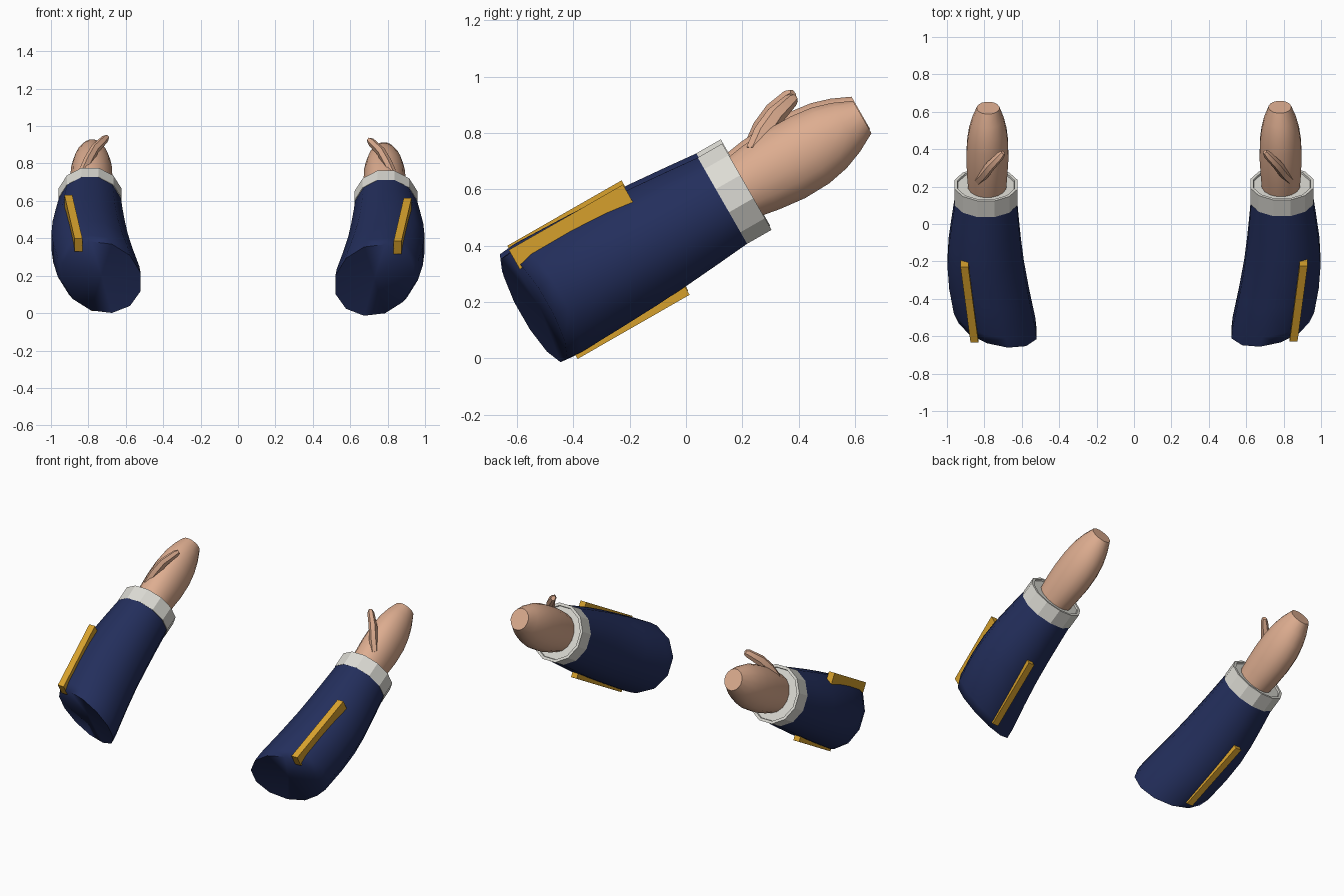
import bpy, bmesh, math
from mathutils import Vector

if "Cube" in bpy.data.objects:
    bpy.data.objects.remove(bpy.data.objects["Cube"])

# Arm frame: both forearms rise towards the back at about 30 degrees
AXIS = Vector((0, 0.868, 0.497))
UP = Vector((0, -0.497, 0.868))
SIDE = Vector((1, 0, 0))
MID_U = 0.421


def material(name, rgb):
    m = bpy.data.materials.new(name)
    m.diffuse_color = (*rgb, 1)
    m.use_nodes = True
    m.node_tree.nodes["Principled BSDF"].inputs["Base Color"].default_value = m.diffuse_color
    return m


NAVY = material("navy cloth", (0.017, 0.028, 0.108))
GOLD = material("gold trim", (0.69, 0.36, 0.026))
WHITE = material("cuff white", (0.72, 0.71, 0.66))
SKIN = material("skin", (0.73, 0.42, 0.28))


def place(x, s, u):
    return SIDE * x + AXIS * s + UP * u


def finish(bm, name, mat, angle=None):
    bmesh.ops.recalc_face_normals(bm, faces=bm.faces)
    me = bpy.data.meshes.new(name)
    bm.to_mesh(me)
    bm.free()
    me.materials.append(mat)
    ob = bpy.data.objects.new(name, me)
    bpy.context.collection.objects.link(ob)
    if angle:
        bpy.ops.object.select_all(action='DESELECT')
        ob.select_set(True)
        bpy.context.view_layer.objects.active = ob
        bpy.ops.object.shade_smooth_by_angle(angle=math.radians(angle))
    return ob


def loft(name, rings, mat, angle=None, dip=0.0):
    """Skin closed rings of points, capping both ends; dip sinks the first cap."""
    bm = bmesh.new()
    loops = [[bm.verts.new(p) for p in ring] for ring in rings]
    n = len(loops[0])
    for a, b in zip(loops, loops[1:]):
        for i in range(n):
            j = (i + 1) % n
            bm.faces.new((a[i], a[j], b[j], b[i]))
    bm.faces.new(loops[-1])
    if dip:
        c = sum((v.co for v in loops[0]), Vector()) / n + AXIS * dip
        hub = bm.verts.new(c)
        for i in range(n):
            bm.faces.new((loops[0][i], loops[0][(i + 1) % n], hub))
    else:
        bm.faces.new(loops[0])
    return finish(bm, name, mat, angle)


def oval(x, s, rx, ru, tilt=0.0, n=12, u=MID_U):
    pts = []
    for i in range(n):
        a = 2 * math.pi * (i + 0.5) / n
        dx = rx * math.cos(a) * 1.02
        pts.append(place(x + dx, s + tilt * dx, u + ru * math.sin(a) * 1.02))
    return pts


def bar(name, x0, x1, s0, s1, u0, u1, w):
    """Straight trim strip whose x drifts along the sleeve."""
    ends = [[place(x + dx, s, u) for dx, u in
             ((-w, u0), (w, u0), (w, u1), (-w, u1))] for x, s in ((x0, s0), (x1, s1))]
    return loft(name, ends, GOLD)


# Sleeve: tapered tube curving inward at the elbow end
sleeve = loft("sleeve", [oval(*r) for r in (
    (0.730, -0.38, 0.212, 0.215, 0.24),
    (0.745, -0.32, 0.221, 0.221, 0.21),
    (0.775, -0.15, 0.216, 0.216, 0.13),
    (0.793, 0.00, 0.207, 0.210, 0.05),
    (0.798, 0.13, 0.196, 0.202, 0.0),
    (0.796, 0.27, 0.181, 0.190, -0.02),
    (0.791, 0.42, 0.165, 0.176, 0.0))], NAVY, 80, dip=0.02)

# Cuff: faceted band with a slightly sunken end
cuff = loft("cuff", [oval(0.791, s, r, r + 0.007) for s, r in (
    (0.39, 0.150), (0.39, 0.172), (0.49, 0.172), (0.49, 0.155), (0.48, 0.153))], WHITE)

# Hand: rounded mitten with a flat tip
hand = loft("hand", [oval(x, s, rx, ru, n=16, u=u) for x, s, rx, ru, u in (
    (0.785, 0.46, 0.100, 0.115, 0.425),
    (0.785, 0.55, 0.107, 0.130, 0.424),
    (0.784, 0.65, 0.112, 0.139, 0.422),
    (0.783, 0.75, 0.110, 0.137, 0.423),
    (0.782, 0.83, 0.100, 0.124, 0.426),
    (0.781, 0.90, 0.084, 0.100, 0.429),
    (0.780, 0.968, 0.060, 0.066, 0.432))], SKIN, 42)

# Thumb: short bent six-sided finger leaning inward
path = [Vector(p) for p in ((0.83, 0.245, 0.735), (0.80, 0.275, 0.800),
                            (0.765, 0.318, 0.862), (0.712, 0.372, 0.915), (0.700, 0.386, 0.925))]
rings = []
for k, p in enumerate(path):
    t = (path[min(k + 1, 4)] - path[max(k - 1, 0)]).normalized()
    a = Vector((0, 0.75, -0.66))
    a = (a - t * a.dot(t)).normalized()
    b = t.cross(a)
    ra, rb = ((0.034, 0.024), (0.036, 0.025), (0.034, 0.024), (0.026, 0.020), (0.017, 0.013))[k]
    rings.append([p + a * ra * math.cos(q * math.pi / 3) + b * rb * math.sin(q * math.pi / 3)
                  for q in range(6)])
thumb = loft("thumb", rings, SKIN, 30)

# Gold strips above and below the sleeve
upper = bar("upper_trim", 0.853, 0.907, -0.355, 0.112, 0.567, 0.646, 0.021)
lower = bar("lower_trim", 0.762, 0.812, -0.335, 0.123, 0.189, 0.235, 0.021)

# Second arm: mirrored and raised slightly
for ob in (sleeve, cuff, hand, thumb, upper, lower):
    twin = ob.copy()
    twin.data = ob.data.copy()
    twin.name = "left_" + ob.name
    ob.name = "right_" + ob.name
    bpy.context.collection.objects.link(twin)
    for v in twin.data.vertices:
        v.co = (-v.co.x, v.co.y - 0.005, v.co.z + 0.015)
    twin.data.flip_normals()
